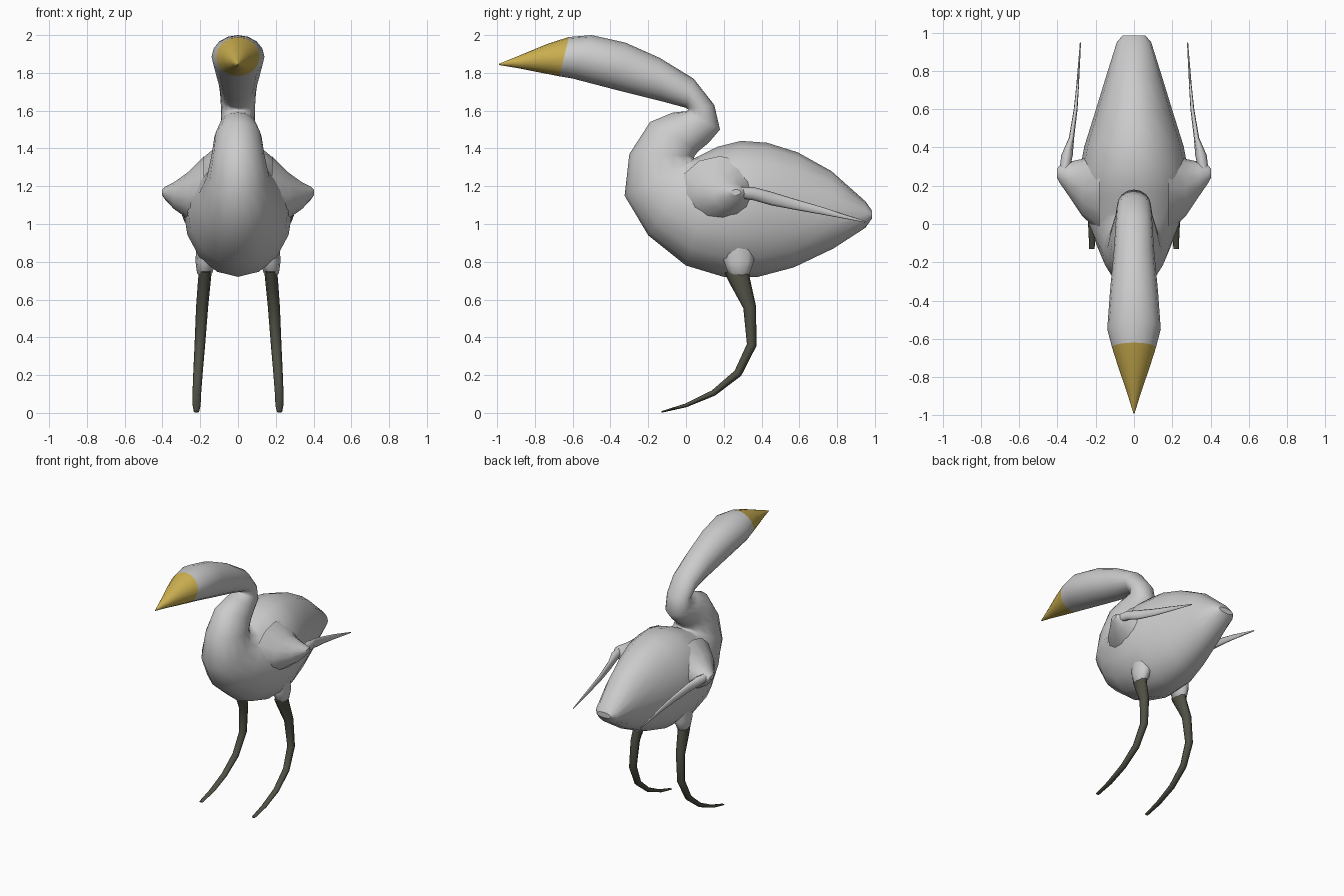
import bpy, bmesh, math
from mathutils import Vector as V

def material(name, rgb):
    m = bpy.data.materials.new(name)
    m.diffuse_color = (*rgb, 1)
    return m

def loft(name, rings, sides=16, mat=None, mirror=False):
    """Skin elliptical rings, each given as (centre, half-axis, half-axis)."""
    bm = bmesh.new()
    loops = []
    for c, u, v in rings:
        angles = [2 * math.pi * i / sides for i in range(sides)]
        loops.append([bm.verts.new(c + u * math.cos(a) + v * math.sin(a)) for a in angles])
    for a, b in zip(loops, loops[1:]):
        for i in range(sides):
            j = (i + 1) % sides
            bm.faces.new((a[i], a[j], b[j], b[i]))
    bm.faces.new(loops[0])
    bm.faces.new(loops[-1])
    bmesh.ops.recalc_face_normals(bm, faces=bm.faces)
    for f in bm.faces:
        f.smooth = len(f.verts) == 4
    me = bpy.data.meshes.new(name)
    bm.to_mesh(me)
    bm.free()
    ob = bpy.data.objects.new(name, me)
    bpy.context.collection.objects.link(ob)
    if mat:
        me.materials.append(mat)
    if mirror:
        ob.modifiers.new("Mirror", 'MIRROR')
    return ob

def side_rings(rows):
    """Rings from side-view outline pairs: (y, z) belly side, (y, z) back side, half width."""
    out = []
    for ay, az, by, bz, w in rows:
        a, b = V((0, ay, az)), V((0, by, bz))
        out.append(((a + b) / 2, (b - a) / 2, V((w, 0, 0))))
    return out

yellow = material("beak_yellow", (0.6, 0.43, 0.08))
dark = material("leg_dark", (0.08, 0.08, 0.06))

# Body, folded neck and head as one continuous skin from tail to face
beak_base = (-0.67, 1.782, -0.62, 1.99, 0.115)
loft("body_neck_head", side_rings([
    (0.985, 1.03, 0.985, 1.07, 0.06), (0.95, 0.98, 0.95, 1.12, 0.09),
    (0.78, 0.87, 0.77, 1.28, 0.145), (0.57, 0.77, 0.59, 1.38, 0.205),
    (0.38, 0.72, 0.43, 1.43, 0.26), (0.20, 0.72, 0.29, 1.44, 0.29),
    (0.0, 0.78, 0.17, 1.41, 0.27), (-0.2, 0.94, 0.08, 1.365, 0.21),
    (-0.325, 1.15, 0.04, 1.345, 0.165), (-0.30, 1.37, 0.045, 1.36, 0.14),
    (-0.19, 1.54, 0.065, 1.385, 0.125), (-0.07, 1.59, 0.12, 1.43, 0.10),
    (0.0, 1.597, 0.18, 1.5, 0.09), (0.015, 1.603, 0.15, 1.63, 0.09),
    (0.0, 1.615, 0.04, 1.77, 0.095), (-0.13, 1.65, -0.14, 1.88, 0.105),
    (-0.37, 1.71, -0.32, 1.96, 0.125), (-0.60, 1.77, -0.50, 2.0, 0.14),
    beak_base]), mat=None)

# Beak
loft("beak", side_rings([
    beak_base, (-0.78, 1.803, -0.73, 1.955, 0.08),
    (-0.89, 1.825, -0.87, 1.897, 0.037), (-0.99, 1.842, -0.99, 1.848, 0.003)]), mat=yellow)

# Shoulders: stubs reaching out from the body
loft("shoulder", [(V((x, y, z)), V((0, ry, 0)), V((0, 0, rz))) for x, y, z, ry, rz in [
    (0.18, 0.18, 1.17, 0.22, 0.19), (0.27, 0.19, 1.15, 0.15, 0.12),
    (0.34, 0.235, 1.15, 0.09, 0.07), (0.385, 0.26, 1.163, 0.05, 0.035),
    (0.402, 0.265, 1.168, 0.025, 0.015)]], 12, mirror=True)

# Wings: thin blades trailing back from the shoulders
loft("wing", [(V((x, y, z)), V((rx, 0, 0)), V((0, 0, rz))) for x, y, z, rx, rz in [
    (0.37, 0.24, 1.17, 0.025, 0.025), (0.35, 0.36, 1.16, 0.03, 0.035),
    (0.327, 0.45, 1.135, 0.014, 0.036), (0.305, 0.60, 1.098, 0.01, 0.027),
    (0.295, 0.72, 1.07, 0.007, 0.02), (0.28, 0.95, 1.012, 0.003, 0.004)]], 8, mirror=True)

# Thighs: small lumps where the legs meet the belly
loft("thigh", [(V((x, y, z)), V((r, 0, 0)), V((0, r * 1.5, 0))) for x, y, z, r in [
    (0.15, 0.27, 0.92, 0.07), (0.17, 0.28, 0.80, 0.055),
    (0.177, 0.28, 0.74, 0.04), (0.178, 0.285, 0.72, 0.02)]], 10, mirror=True)

# Legs: curved tapering tubes sweeping forward into the toes
path = [(0.172, 0.27, 0.76, 0.034, 0.07), (0.178, 0.285, 0.70, 0.034, 0.055),
        (0.19, 0.337, 0.56, 0.032, 0.034), (0.202, 0.348, 0.36, 0.028, 0.026),
        (0.212, 0.275, 0.21, 0.025, 0.022), (0.218, 0.145, 0.105, 0.023, 0.016),
        (0.219, 0.0, 0.04, 0.021, 0.010), (0.22, -0.13, 0.005, 0.014, 0.004)]
rings = []
for i, (x, y, z, rx, rd) in enumerate(path):
    p, n = path[max(i - 1, 0)], path[min(i + 1, len(path) - 1)]
    t = V((0, n[1] - p[1], n[2] - p[2])).normalized()
    rings.append((V((x, y, z)), V((rx, 0, 0)), V((0, -t.z, t.y)) * rd))
loft("leg", rings, 8, dark, mirror=True)
